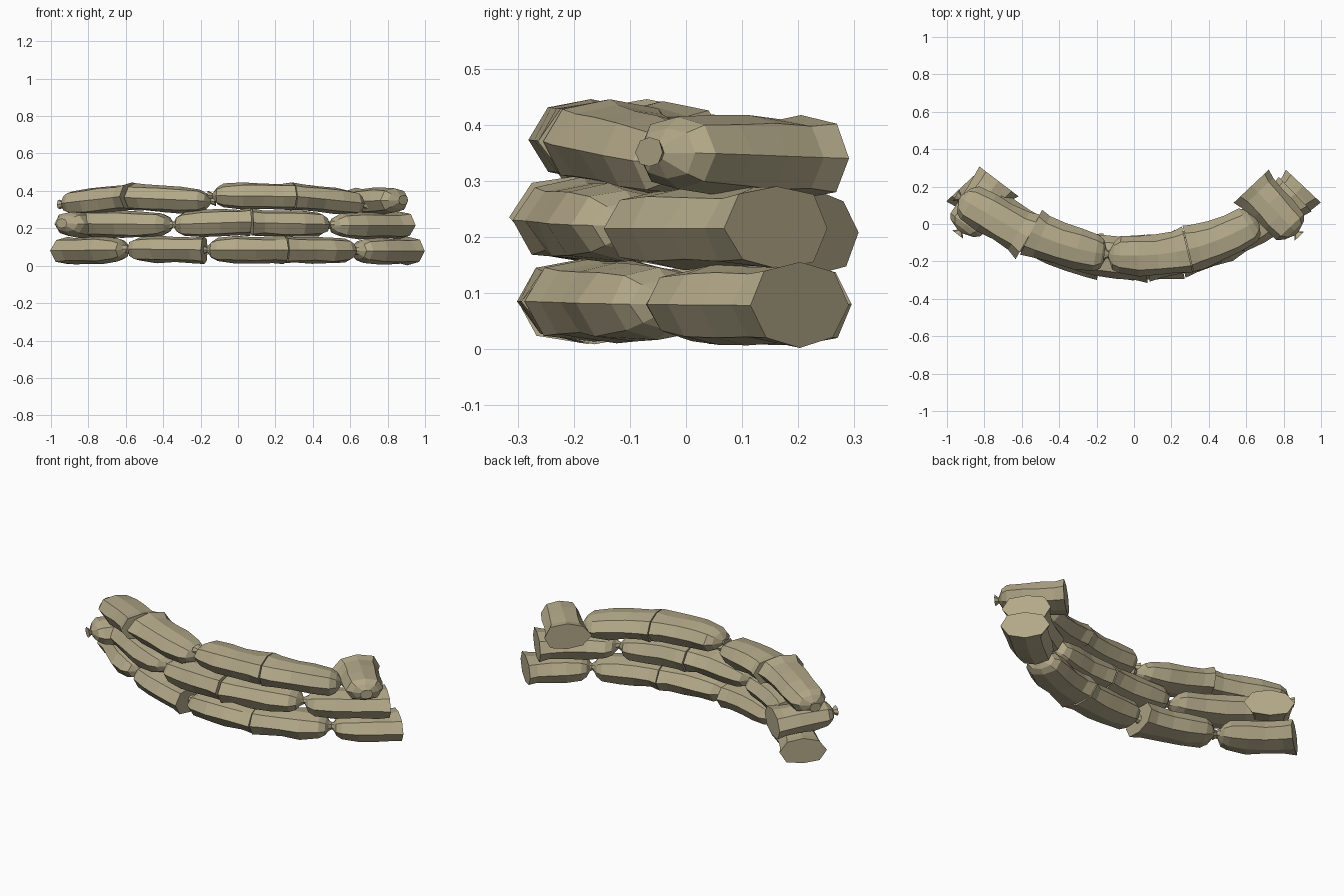
import bpy, bmesh, math, random
from mathutils import Vector

if "Cube" in bpy.data.objects:
    bpy.data.objects.remove(bpy.data.objects["Cube"])

random.seed(4)
R, CY = 1.243, 1.073          # arc the wall follows (radius, centre y)

burlap = bpy.data.materials.new("tan burlap")
burlap.diffuse_color = (0.45, 0.395, 0.25, 1)
burlap.use_nodes = True
burlap.node_tree.nodes["Principled BSDF"].inputs["Base Color"].default_value = burlap.diffuse_color

# Eight-sided sack cross-section (unit width, unit height)
SECTION = [(1, 0), (.68, .8), (0, 1), (-.68, .8), (-1, 0), (-.68, -.8), (0, -1), (.68, -.8)]
# Along the sack: position, half width, half height (tuft, tie, shoulder, body, flat seam)
PROFILE = [(-.06, .036, .026), (0, .016, .014), (.06, .076, .044), (.14, .100, .062),
           (.38, .111, .071), (.62, .110, .071), (.86, .116, .069), (1, .130, .073)]


def arc_path(x0, x1, dy):
    a0, a1 = math.asin(x0 / R), math.asin(x1 / R)
    def at(t):
        a = a0 + (a1 - a0) * t
        return Vector((R * math.sin(a), CY + dy - R * math.cos(a), 0))
    return at


def line_path(p0, p1):
    return lambda t: Vector((*p0, 0)).lerp(Vector((*p1, 0)), t)


def sandbag(name, path, z_tie, z_flat):
    """Tied end at t=0, flat sewn end at t=1."""
    bm = bmesh.new()
    rings = []
    for t, w, h in PROFILE:
        tangent = (path(t + .01) - path(t - .01)).normalized()
        side = Vector((-tangent.y, tangent.x, 0))
        centre = path(t)
        centre.z = z_tie + (z_flat - z_tie) * t
        ring = []
        for u, v in SECTION:
            j = 1 + random.uniform(-.06, .06)
            ring.append(bm.verts.new(centre + side * u * w * j + Vector((0, 0, v * h * j))))
        rings.append(ring)
    for a, b in zip(rings, rings[1:]):
        for i in range(8):
            k = (i + 1) % 8
            bm.faces.new((a[i], a[k], b[k], b[i]))
    bm.faces.new(rings[0])
    bm.faces.new(rings[-1])
    bmesh.ops.recalc_face_normals(bm, faces=bm.faces)
    mesh = bpy.data.meshes.new(name)
    bm.to_mesh(mesh)
    bm.free()
    mesh.materials.append(burlap)
    bpy.context.collection.objects.link(bpy.data.objects.new(name, mesh))


# Curved courses: y shift, then (tied end x, flat end x, tied end z, flat end z)
COURSES = {
    "bottom": (-.018, [(-.595, -.91, .085, .08), (-.58, -.18, .09, .085), (-.165, .245, .085, .085),
                       (.62, .25, .08, .085), (.63, .905, .08, .078)]),
    "middle": (-.014, [(-.35, -.765, .22, .225), (-.34, .065, .22, .235), (.485, .075, .22, .23),
                       (.495, .86, .215, .215)]),
    "top": (0, [(-.145, -.55, .345, .365), (-.135, .285, .375, .37), (.66, .29, .33, .37)]),
}
for course, (dy, bags) in COURSES.items():
    for n, (x0, x1, z0, z1) in enumerate(bags, 1):
        sandbag(f"{course}_sandbag_{n}", arc_path(x0, x1, dy), z0, z1)

# Straight sacks at the ends of the wall, two of them laid across it
sandbag("top_left_sandbag", line_path((-.93, .14), (-.565, -.07)), .33, .37)
sandbag("middle_cross_sandbag", line_path((-.93, -.04), (-.725, .23)), .225, .208)
sandbag("top_cross_sandbag", line_path((.87, -.05), (.63, .205)), .35, .34)
